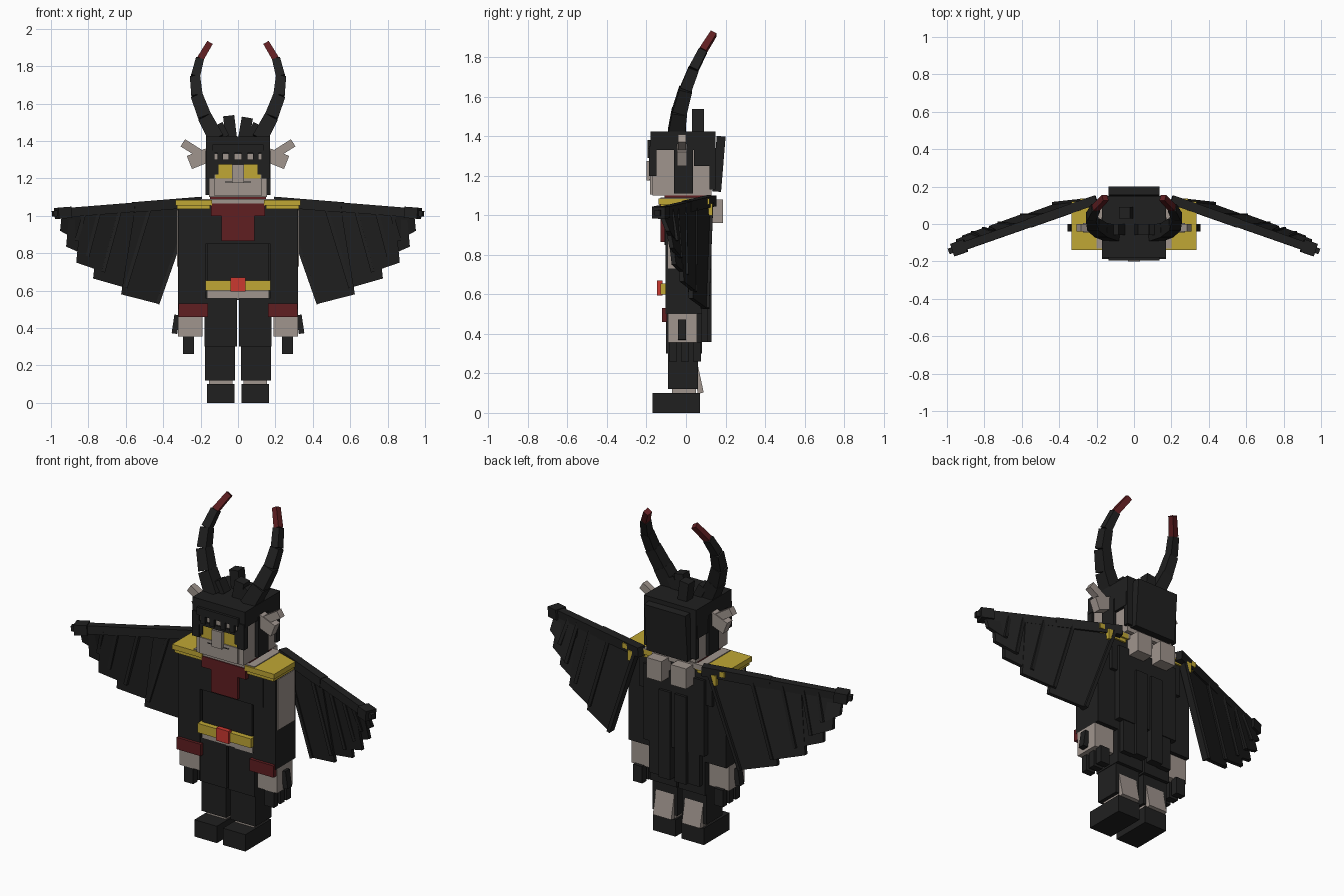
import bpy, bmesh, math
from mathutils import Vector

cube = bpy.data.objects.get("Cube")
if cube:
    bpy.data.objects.remove(cube)


def material(name, red, green, blue):
    mat = bpy.data.materials.new(name)
    mat.use_nodes = True
    mat.diffuse_color = (red, green, blue, 1)
    shader = mat.node_tree.nodes["Principled BSDF"]
    shader.inputs["Base Color"].default_value = (red, green, blue, 1)
    return mat


BLACK = material("charcoal", .0145, .0145, .0145)
GREY = material("warm grey", .35, .3, .27)
GOLD = material("gold", .53, .39, .035)
WINE = material("dark red", .115, .013, .015)
RED = material("bright red", .6, .04, .03)
SIDES = {"left": 1, "right": -1}


def solid(name, mat, corners):
    """Eight-cornered solid: four corners of one end, then four of the other."""
    bm = bmesh.new()
    verts = [bm.verts.new(corner) for corner in corners]
    near, far = verts[:4], verts[4:]
    bm.faces.new(near)
    bm.faces.new(far)
    for i in range(4):
        bm.faces.new((near[i - 1], near[i], far[i], far[i - 1]))
    bmesh.ops.recalc_face_normals(bm, faces=bm.faces)
    mesh = bpy.data.meshes.new(name)
    bm.to_mesh(mesh)
    bm.free()
    mesh.materials.append(mat)
    part = bpy.data.objects.new(name, mesh)
    bpy.context.collection.objects.link(part)


def box(name, mat, inner, outer, front, back, bottom, top):
    ring = [(inner, front), (outer, front), (outer, back), (inner, back)]
    solid(name, mat, [(x, y, z) for z in (bottom, top) for x, y in ring])


def centred(name, mat, half, **extent):
    box(name, mat, inner=-half, outer=half, **extent)


def pair(name, mat, inner, outer, **extent):
    for side, sign in SIDES.items():
        box(f"{side}_{name}", mat, sign * inner, sign * outer, **extent)


def beam(name, mat, start, end, width, depth, taper=1):
    """Straight bar between two points, width across and depth front to back."""
    start, end = Vector(start), Vector(end)
    axis = (end - start).normalized()
    across = axis.cross(Vector((0, 1, 0))).normalized() * width / 2
    deep = axis.cross(across).normalized() * depth / 2
    ring = [-across - deep, across - deep, across + deep, deep - across]
    solid(name, mat, [start + r for r in ring] + [end + r * taper for r in ring])


def beams(name, mat, start, end, **size):
    for side, sign in SIDES.items():
        flip = Vector((sign, 1, 1))
        beam(f"{side}_{name}", mat, Vector(start) * flip, Vector(end) * flip, **size)


# Feet and legs
pair("foot", BLACK, inner=.02, outer=.167, front=-.17, back=.07, bottom=0, top=.1)
pair("ankle", GREY, inner=.03, outer=.155, front=-.07, back=.05, bottom=.1, top=.13)
pair("lower_leg", BLACK, inner=.015, outer=.177, front=-.09, back=.06, bottom=.12, top=.32)
pair("thigh", BLACK, inner=.006, outer=.18, front=-.1, back=.08, bottom=.3, top=.56)
beams("calf_plate", GREY, start=(.095, .075, .1), end=(.095, .045, .24), width=.12, depth=.03)

# Torso and belt
centred("hips", GREY, half=.165, front=-.1, back=.08, bottom=.555, top=.6)
centred("abdomen", BLACK, half=.163, front=-.1, back=.08, bottom=.6, top=.87)
centred("chest", BLACK, half=.24, front=-.11, back=.1, bottom=.85, top=1.07)
centred("belt", GOLD, half=.175, front=-.13, back=.105, bottom=.6, top=.655)
centred("buckle", RED, half=.04, front=-.147, back=-.12, bottom=.595, top=.67)
centred("collar", WINE, half=.145, front=-.135, back=-.1, bottom=1, top=1.065)
centred("bib", WINE, half=.087, front=-.13, back=-.1, bottom=.865, top=1)
centred("neck_plate", GREY, half=.2, front=-.13, back=.12, bottom=1.06, top=1.09)
centred("neck_band", WINE, half=.15, front=-.11, back=.1, bottom=1.09, top=1.11)

# Coat back and tails
centred("coat_back", BLACK, half=.2, front=.07, back=.115, bottom=.55, top=1)
pair("coat_tail", BLACK, inner=.015, outer=.09, front=.085, back=.13, bottom=.36, top=.88)
pair("coat_side_tail", BLACK, inner=.09, outer=.165, front=.075, back=.11, bottom=.36, top=.6)
pair("back_block", GREY, inner=.03, outer=.13, front=.1, back=.187, bottom=.96, top=1.08)

# Shoulders and arms
pair("shoulder_plate", GOLD, inner=.14, outer=.335, front=-.14, back=.12, bottom=1.055, top=1.085)
pair("shoulder_rim", GOLD, inner=.15, outer=.325, front=-.13, back=.11, bottom=1.035, top=1.055)
pair("shoulder_clasp", GOLD, inner=.26, outer=.29, front=.1, back=.135, bottom=1, top=1.06)
pair("arm", BLACK, inner=.175, outer=.32, front=-.105, back=.08, bottom=.5, top=1.04)
pair("upper_arm_panel", GREY, inner=.318, outer=.325, front=-.09, back=.07, bottom=.73, top=1.03)
pair("cuff", WINE, inner=.16, outer=.318, front=-.122, back=-.095, bottom=.46, top=.53)
pair("hand", GREY, inner=.19, outer=.32, front=-.09, back=.055, bottom=.355, top=.5)
beams("thumb_claw", BLACK, start=(.325, -.02, .47), end=(.34, -.02, .37), width=.03, depth=.04)
for finger, y in {"front": -.085, "middle": -.025, "rear": .035}.items():
    pair(f"{finger}_finger", BLACK, inner=.235, outer=.295, front=y, back=y + .04,
         bottom=.26, top=.36)

# Head and face
centred("head", GREY, half=.155, front=-.17, back=.13, bottom=1.1, top=1.36)
centred("chin", GREY, half=.125, front=-.183, back=-.16, bottom=1.105, top=1.2)
centred("mouth", BLACK, half=.07, front=-.186, back=-.18, bottom=1.178, top=1.182)
centred("nose", GREY, half=.033, front=-.2, back=-.16, bottom=1.175, top=1.275)
pair("eye", GOLD, inner=.033, outer=.12, front=-.177, back=-.168, bottom=1.195, top=1.28)
pair("lash", BLACK, inner=.105, outer=.13, front=-.184, back=-.165, bottom=1.22, top=1.28)
centred("brow", BLACK, half=.13, front=-.187, back=-.16, bottom=1.275, top=1.3)
centred("forehead", GREY, half=.13, front=-.178, back=-.16, bottom=1.295, top=1.34)
for lock, x in {"inner": .02, "outer": .08}.items():
    pair(f"{lock}_fringe_lock", BLACK, inner=x, outer=x + .03, front=-.195, back=-.17,
         bottom=1.29, top=1.35)

# Hair
centred("hair_cap", BLACK, half=.172, front=-.18, back=.15, bottom=1.33, top=1.425)
centred("fringe", BLACK, half=.135, front=-.195, back=-.17, bottom=1.335, top=1.38)
pair("temple_hair", BLACK, inner=.125, outer=.17, front=-.187, back=-.15, bottom=1.2, top=1.35)
pair("sideburn", BLACK, inner=.15, outer=.175, front=-.06, back=.035, bottom=1.11, top=1.35)
pair("side_hair", BLACK, inner=.15, outer=.172, front=.04, back=.14, bottom=1.25, top=1.35)
centred("hair_back", BLACK, half=.17, front=.12, back=.15, bottom=1.13, top=1.36)
beam("hair_back_panel", BLACK, start=(0, .155, 1.12), end=(0, .178, 1.4), width=.27, depth=.045)

# Ears
beams("ear_base", GREY, start=(.16, -.02, 1.325), end=(.26, -.02, 1.285), width=.075, depth=.05)
beams("ear_tip", GREY, start=(.2, -.02, 1.33), end=(.295, -.02, 1.39), width=.045, depth=.04)


# Horns: tapering segments along a curve that bows out and sweeps back
def horn_point(t):
    bow = math.sin(2.8 * t)
    return (.115 + .115 * bow, -.05 + .19 * t ** 1.5, 1.41 + .5 * t + .03 * bow)


SEGMENTS = 5
for i in range(SEGMENTS):
    t = i / SEGMENTS
    girth = .085 - .06 * t
    beams(f"horn_segment_{i}", WINE if i == SEGMENTS - 1 else BLACK, start=horn_point(t),
          end=horn_point(t + 1 / SEGMENTS), width=girth, depth=girth, taper=.9)

# Head crest
beam("crest_back", BLACK, start=(-.035, .06, 1.41), end=(-.05, .06, 1.535), width=.06, depth=.06)
beam("crest_front", BLACK, start=(.03, -.03, 1.41), end=(.05, -.03, 1.525), width=.06, depth=.06)
beams("crest_spur", BLACK, start=(.07, -.03, 1.42), end=(.105, -.03, 1.49), width=.05, depth=.06)


# Wings: a swept spar, then membrane panels that narrow towards the tip
def spar(x):
    return Vector((x, .2 - .35 * x, 1.09 - .08 * x))


def hem(x, z):
    return Vector((x, .25 - .36 * x, z))


beams("wing_upper_bar", BLACK, start=spar(.2), end=spar(.56), width=.055, depth=.05)
beams("wing_outer_bar", BLACK, start=spar(.54), end=spar(.93), width=.05, depth=.045)
beams("wing_knuckle", BLACK, start=spar(.9), end=spar(.97), width=.06, depth=.07)
beams("wing_claw", BLACK, start=spar(.97), end=spar(.99), width=.03, depth=.03)
for i in range(5):
    start, end = .7 ** i, .6 ** i
    z = .53 + .085 * i
    quad = [spar(1 - .76 * start), spar(1 - .45 * end),
            hem(1 - .375 * end, z + .05), hem(1 - .57 * start, z)]
    for side, sign in SIDES.items():
        flip = Vector((sign, 1, 1))
        solid(f"{side}_wing_panel_{i}", BLACK,
              [(corner + Vector((0, y + .008 * (i % 2), 0))) * flip
               for y in (-.011, .011) for corner in quad])
    # Rib along the inner edge of the panel
    beams(f"wing_rib_{i}", BLACK, start=quad[0], end=quad[-1], width=.02, depth=.045)
